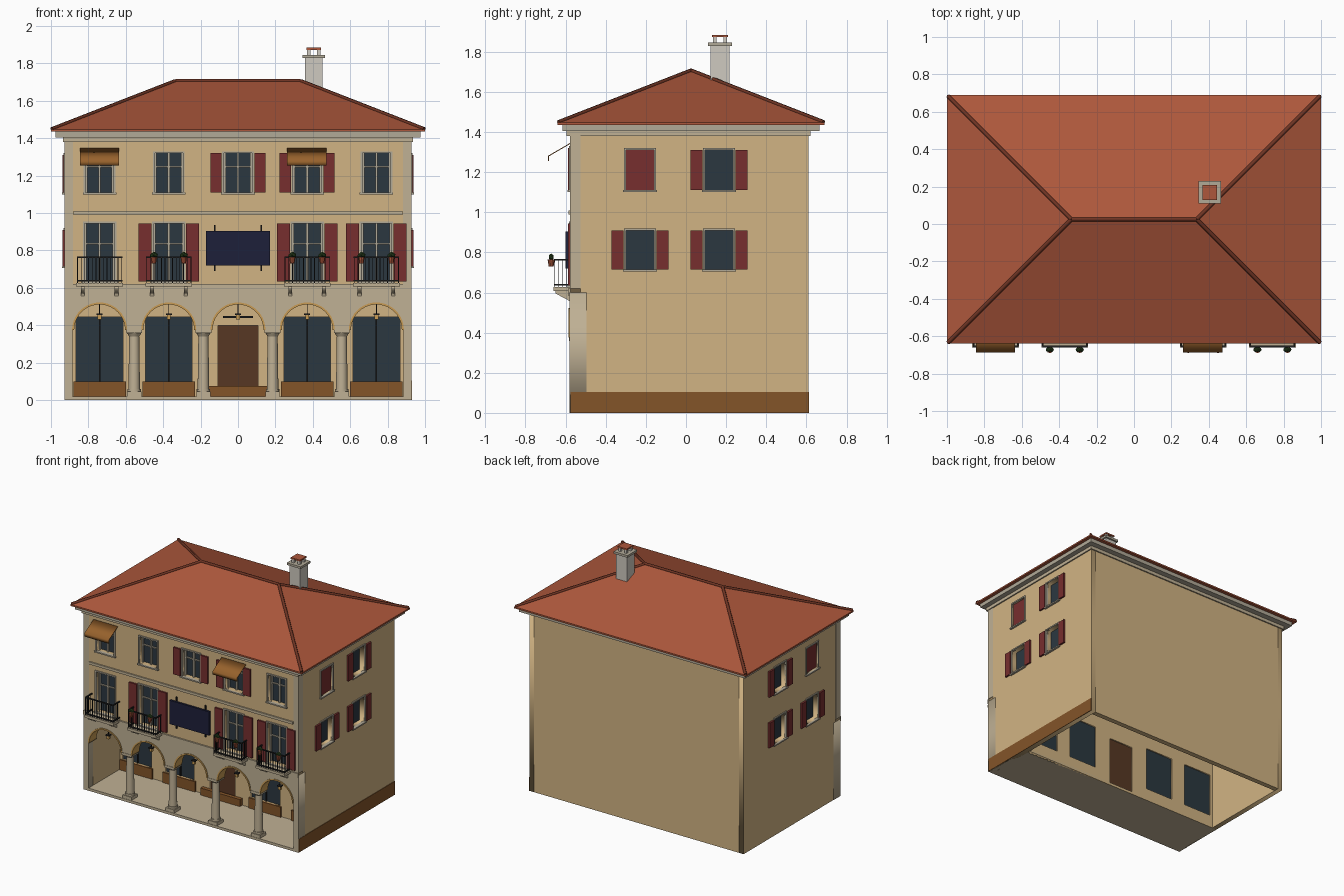
import bpy, bmesh, math
from mathutils import Vector, Matrix

if "Cube" in bpy.data.objects:
    bpy.data.objects.remove(bpy.data.objects["Cube"])


def mat(name, r, g, b):
    m = bpy.data.materials.new(name)
    m.diffuse_color = [(c / 255) ** 2.2 for c in (r, g, b)] + [1]
    m.use_nodes = True
    m.node_tree.nodes["Principled BSDF"].inputs["Base Color"].default_value = m.diffuse_color
    return m


TAN, STONE = mat("tan", 208, 178, 130), mat("stone", 190, 175, 147)
TRIM, GLASS = mat("trim", 176, 168, 150), mat("glass", 47, 58, 66)
RED, TILE = mat("shutter_red", 118, 50, 50), mat("tile", 172, 88, 62)
RIDGE, BROWN = mat("ridge", 110, 55, 40), mat("brown", 130, 85, 45)
WOOD, IRON = mat("door_wood", 88, 58, 40), mat("iron", 38, 38, 38)
GOLD, NAVY = mat("gold", 200, 155, 85), mat("navy", 35, 37, 60)
CLOTH, GREEN = mat("cloth", 150, 98, 48), mat("leaf", 50, 75, 40)
CHIM = mat("chimney", 205, 200, 190)

# Facade frames: (u along wall, d outwards, z) to world
FRONT = lambda u, d, z: (u, -0.575 - d, z)
RIGHT = lambda u, d, z: (0.925 + d, u, z)
LEFT = lambda u, d, z: (-0.925 - d, u, z)
INNER = lambda u, d, z: (u, -0.19 - d, z)
WORLD = lambda x, y, z: (x, y, z)


def finish(bm, name, m):
    bmesh.ops.recalc_face_normals(bm, faces=bm.faces)
    me = bpy.data.meshes.new(name)
    bm.to_mesh(me)
    bm.free()
    me.materials.append(m)
    ob = bpy.data.objects.new(name, me)
    bpy.context.collection.objects.link(ob)
    return ob


def boxes(name, m, items, f=WORLD):
    bm = bmesh.new()
    for x0, x1, y0, y1, z0, z1 in items:
        a, b = Vector(f(x0, y0, z0)), Vector(f(x1, y1, z1))
        s = [abs(v) for v in b - a]
        bmesh.ops.create_cube(bm, size=1, matrix=Matrix.Translation((a + b) / 2) @ Matrix.Diagonal((*s, 1)))
    return finish(bm, name, m)


def curve_mesh(cu, name, m, loc=(0, 0, 0), rot=(0, 0, 0)):
    cu.materials.append(m)
    ob = bpy.data.objects.new(name, cu)
    bpy.context.collection.objects.link(ob)
    ob.location, ob.rotation_euler = loc, rot
    bpy.ops.object.select_all(action='DESELECT')
    ob.select_set(True)
    bpy.context.view_layer.objects.active = ob
    bpy.ops.object.convert(target='MESH')
    return bpy.context.object


def plate(name, m, loops, thick, loc, side=False):
    """Flat outline with holes, standing upright; side=True faces x."""
    cu = bpy.data.curves.new(name, 'CURVE')
    cu.dimensions, cu.fill_mode, cu.extrude = '2D', 'BOTH', thick / 2
    for pts in loops:
        sp = cu.splines.new('POLY')
        sp.points.add(len(pts) - 1)
        for p, (u, z) in zip(sp.points, pts):
            p.co = (u, z, 0, 1)
        sp.use_cyclic_u = True
    return curve_mesh(cu, name, m, loc, (math.pi / 2, 0, math.pi / 2 if side else 0))


def tube(name, m, pts, r):
    cu = bpy.data.curves.new(name, 'CURVE')
    cu.dimensions, cu.bevel_depth, cu.bevel_resolution, cu.use_fill_caps = '3D', r, 1, True
    sp = cu.splines.new('POLY')
    sp.points.add(len(pts) - 1)
    for p, c in zip(sp.points, pts):
        p.co = (*c, 1)
    return curve_mesh(cu, name, m)


def rect(u0, u1, z0, z1):
    return [(u0, z0), (u1, z0), (u1, z1), (u0, z1)]


def arc(cx, r, cz=0.375, n=20):
    return [(cx + r * math.cos(math.pi * i / n), cz + r * math.sin(math.pi * i / n)) for i in range(n + 1)]


BAYS = [-0.74, -0.37, 0, 0.37, 0.74]
UP, LOW = (1.11, 1.32), (0.635, 0.945)

# Main walls with window openings
holes = [rect(c - 0.075, c + 0.075, *UP) for c in BAYS] + [rect(c - 0.08, c + 0.08, *LOW) for c in BAYS if c]
plate("front_wall", TAN, [rect(-0.925, 0.925, 0.6, 1.42)] + holes, 0.05, (0, -0.55, 0))
side = [(-0.23, 1.11, 1.31), (0.165, 1.11, 1.31), (-0.23, 0.715, 0.91), (0.165, 0.715, 0.91)]
for s, n in ((1, "right"), (-1, "left")):
    plate(n + "_wall", TAN, [rect(-0.525, 0.61, 0, 1.42)] + [rect(c - 0.07, c + 0.07, a, b) for c, a, b in side],
          0.04, (s * 0.905, 0, 0), True)
boxes("back_wall", TAN, [(-0.885, 0.885, 0.57, 0.61, 0, 1.42)])
boxes("right_skirting", BROWN, [(-0.575, 0.612, 0, 0.004, 0, 0.105)], RIGHT)

# Arcade front with five arches
pts = [(-0.927, 0), (-0.927, 0.6), (0.927, 0.6), (0.927, 0)]
for c in reversed(BAYS):
    if c == 0.74:
        pts.append((0.885, 0))
    pts += arc(c, 0.145)
pts.append((-0.885, 0))
plate("arcade_wall", STONE, [pts], 0.085, (0, -0.5375, 0))
for c in BAYS:
    plate("arch_moulding", GOLD, [arc(c, 0.147) + arc(c, 0.136)[::-1]], 0.09, (0, -0.54, 0))

# Round columns on square plinths
for x in (-0.555, -0.185, 0.185, 0.555):
    bm = bmesh.new()
    for r1, r2, z0, z1 in ((0.036, 0.036, 0.045, 0.06), (0.031, 0.027, 0.06, 0.34), (0.027, 0.038, 0.34, 0.358)):
        bmesh.ops.create_cone(bm, cap_ends=True, segments=16, radius1=r1, radius2=r2, depth=z1 - z0,
                              matrix=Matrix.Translation((x, -0.5375, (z0 + z1) / 2)))
    col = finish(bm, "column", STONE)
    col.select_set(True)
    bpy.context.view_layer.objects.active = col
    bpy.ops.object.shade_smooth_by_angle()
    boxes("column_plinth_and_cap", STONE, [(x - 0.038, x + 0.038, -0.577, -0.5, 0.02, 0.045),
                                           (x - 0.042, x + 0.042, -0.583, -0.492, 0.358, 0.378)])

# Portico floor, ceiling and inner shop wall
boxes("portico_floor", STONE, [(-0.92, 0.92, -0.58, -0.15, 0, 0.02)])
boxes("portico_ceiling", STONE, [(-0.885, 0.885, -0.53, -0.15, 0.55, 0.59)])
shops = [rect(c - 0.125, c + 0.125, 0.1, 0.445) for c in BAYS if c]
plate("shop_wall", TAN, [rect(-0.885, 0.885, 0, 0.58), rect(-0.108, 0.108, 0.021, 0.4)] + shops, 0.04, (0, -0.17, 0))
for c in BAYS:
    if c:
        boxes("shop_glass", GLASS, [(c - 0.125, c + 0.125, -0.03, -0.015, 0.1, 0.445)], INNER)
        boxes("shop_mullion", IRON, [(c - 0.004, c + 0.004, -0.015, -0.005, 0.1, 0.445)], INNER)
        boxes("shop_skirting", BROWN, [(c - 0.14, c + 0.14, 0, 0.012, 0.02, 0.1)], INNER)
    # Hanging lantern under the arch
    boxes("lantern_iron", IRON, [(c - 0.002, c + 0.002, -0.542, -0.538, 0.46, 0.52),
                                 (c - 0.016, c + 0.016, -0.556, -0.524, 0.455, 0.462)])
    boxes("lantern_glass", GOLD, [(c - 0.01, c + 0.01, -0.55, -0.53, 0.43, 0.455)])
boxes("door", WOOD, [(-0.108, 0.108, -0.03, -0.01, 0.02, 0.4)], INNER)
boxes("door_step", BROWN, [(-0.17, 0.17, 0, 0.03, 0.02, 0.075)], INNER)
boxes("door_lamp_bar", IRON, [(-0.08, 0.08, 0, 0.02, 0.438, 0.45)], INNER)


def window(f, c, z0, z1, w, shutters=0, closed=False, bars=True):
    h = w / 2
    boxes("closed_shutter" if closed else "window_glass", RED if closed else GLASS,
          [(c - h, c + h, -0.02 if closed else -0.05, -0.01 if closed else -0.04, z0, z1)], f)
    t = 0.01
    boxes("window_frame", TRIM, [(c - h - t, c - h, -0.01, 0.008, z0, z1), (c + h, c + h + t, -0.01, 0.008, z0, z1),
                                 (c - h - t, c + h + t, -0.01, 0.008, z1, z1 + t),
                                 (c - h - 0.015, c + h + 0.015, -0.01, 0.016, z0 - t, z0)], f)
    if bars:
        q = z0 + (z1 - z0) * 0.65
        boxes("window_bars", TRIM, [(c - 0.006, c + 0.006, -0.04, -0.025, z0, z1),
                                    (c - h, c + h, -0.04, -0.027, q - 0.004, q + 0.004),
                                    (c - h, c - h + 0.01, -0.04, -0.025, z0, z1),
                                    (c + h - 0.01, c + h, -0.04, -0.025, z0, z1)], f)
    if shutters:
        a = h + 0.012
        for s in (-1, 1):
            u = sorted((c + s * a, c + s * (a + shutters)))
            boxes("shutter", RED, [(*u, 0, 0.014, z0, z1)], f)


# Windows on three sides
for c in BAYS:
    window(FRONT, c, *UP, 0.15, 0.06 if c in (0, 0.37) else 0)
    if c:
        window(FRONT, c, *LOW, 0.16, 0 if c == -0.74 else 0.07)
for f in (RIGHT, LEFT):
    for i, (c, a, b) in enumerate(side):
        window(f, c, a, b, 0.14, 0 if i == 0 else 0.06, i == 0, False)

# Stone bands, corner strips and cornice
boxes("string_courses", STONE, [(-0.927, 0.927, 0, 0.012, 0.585, 0.62), (-0.88, 0.88, 0, 0.01, 0.99, 1.01)], FRONT)
boxes("corner_strips", STONE, [(s * 0.883, s * 0.928, -0.05, 0.004, 0.62, 1.39) for s in (-1, 1)], FRONT)
boxes("cornice_lower", STONE, [(-0.935, 0.935, -0.595, 0.62, 1.38, 1.405)])
boxes("cornice_upper", TRIM, [(-0.975, 0.975, -0.615, 0.665, 1.405, 1.435)])

# Hipped roof with ridge tiles
bm = bmesh.new()
lo, hi = [[bm.verts.new((x, y, z)) for x, y in ((-1, -0.64), (1, -0.64), (1, 0.69), (-1, 0.69))] for z in (1.435, 1.447)]
a, b = bm.verts.new((-0.335, 0.025, 1.706)), bm.verts.new((0.335, 0.025, 1.706))
for i in range(4):
    bm.faces.new((lo[i], lo[(i + 1) % 4], hi[(i + 1) % 4], hi[i]))
for fc in (lo[::-1], (hi[0], hi[1], b, a), (hi[1], hi[2], b), (hi[2], hi[3], a, b), (hi[3], hi[0], a)):
    bm.faces.new(fc)
finish(bm, "roof", TILE)
tube("ridge_tile", RIDGE, [(-0.335, 0.025, 1.706), (0.335, 0.025, 1.706)], 0.011)
for s in (-1, 1):
    for y in (-0.635, 0.685):
        tube("hip_tile", RIDGE, [(s * 0.335, 0.025, 1.706), (s * 0.995, y, 1.449)], 0.011)

# Chimney
boxes("chimney", CHIM, [(0.358, 0.452, 0.122, 0.216, 1.52, 1.83)])
boxes("chimney_cap", TRIM, [(0.345, 0.465, 0.109, 0.229, 1.828, 1.845)])
boxes("chimney_posts", CHIM, [(x, x + 0.018, y, y + 0.018, 1.845, 1.875) for x in (0.37, 0.422) for y in (0.134, 0.186)])
boxes("chimney_lid", TILE, [(0.365, 0.445, 0.129, 0.209, 1.873, 1.884)])

# Balconies with railings, brackets and flower pots
for c in (-0.74, -0.37, 0.37, 0.74):
    boxes("balcony_slab", STONE, [(c - 0.125, c + 0.125, 0, 0.085, 0.607, 0.627)], FRONT)
    for s in (-1, 1):
        plate("balcony_bracket", STONE, [[(-0.575, 0.555), (-0.575, 0.607), (-0.65, 0.607), (-0.65, 0.595)]],
              0.02, (c + s * 0.09, 0, 0), True)
    rail = [(c - 0.12, c + 0.12, 0.074, 0.084, z, z + 0.008) for z in (0.635, 0.76)]
    rail += [(c + s * 0.118 - 0.004, c + s * 0.118 + 0.004, 0, 0.08, z, z + 0.008) for z in (0.635, 0.76) for s in (-1, 1)]
    rail += [(c + i * 0.0197 - 0.002, c + i * 0.0197 + 0.002, 0.077, 0.081, 0.627, 0.765) for i in range(-6, 7)]
    rail += [(c + s * 0.118 - 0.002, c + s * 0.118 + 0.002, d, d + 0.004, 0.627, 0.765)
             for d in (0.02, 0.04, 0.06) for s in (-1, 1)]
    boxes("balcony_railing", IRON, rail, FRONT)
    for u in (() if c == -0.74 else (c - 0.08, c + 0.08)):
        bm = bmesh.new()
        bmesh.ops.create_cone(bm, cap_ends=True, segments=10, radius1=0.012, radius2=0.018, depth=0.035,
                              matrix=Matrix.Translation((u, -0.672, 0.747)))
        finish(bm, "flower_pot", TILE)
        bm = bmesh.new()
        for dx, dz in ((-0.01, 0), (0.01, 0.002), (0, 0.008)):
            bmesh.ops.create_icosphere(bm, subdivisions=1, radius=0.013,
                                       matrix=Matrix.Translation((u + dx, -0.672, 0.773 + dz)))
        finish(bm, "flower_leaves", GREEN)

# Awnings with a hanging valance
for c in (-0.74, 0.367):
    plate("awning", CLOTH, [[(-0.575, 1.347), (-0.687, 1.282), (-0.687, 1.255), (-0.683, 1.255),
                             (-0.683, 1.279), (-0.575, 1.342)]], 0.21, (c, 0, 0), True)

# Blank sign board on two posts
boxes("sign_board", NAVY, [(-0.17, 0.17, 0.01, 0.026, 0.72, 0.905)], FRONT)
boxes("sign_posts", IRON, [(s * 0.125 - 0.004, s * 0.125 + 0.004, 0, 0.012, 0.69, 0.935) for s in (-1, 1)], FRONT)
